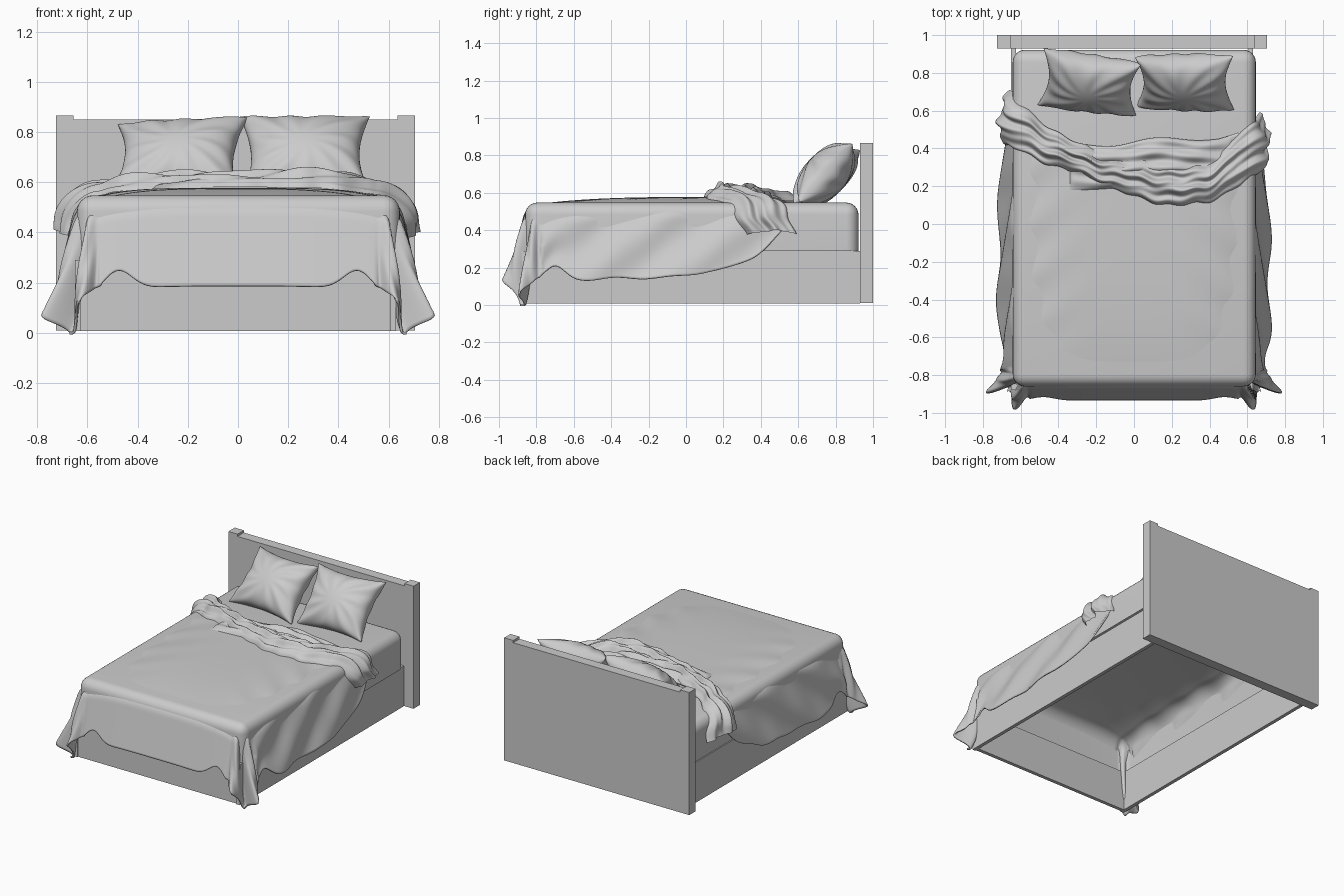
import bpy, bmesh
from math import sin, cos, pi, exp, hypot, atan2, radians
from mathutils import Matrix, Vector

if "Cube" in bpy.data.objects:
    bpy.data.objects.remove(bpy.data.objects["Cube"])

A, B, R, BEND = 0.55, -0.775, 0.10, 1.35   # flat half width, foot edge, edge radius, hang angle


def box(name, x0, x1, y0, y1, z0, z1, bevel=0.0, open_bottom=False):
    bm = bmesh.new()
    bmesh.ops.create_cube(bm, size=1)
    bmesh.ops.scale(bm, vec=(x1 - x0, y1 - y0, z1 - z0), verts=bm.verts)
    bmesh.ops.translate(bm, vec=((x0 + x1) / 2, (y0 + y1) / 2, (z0 + z1) / 2), verts=bm.verts)
    if bevel:
        edges = [e for e in bm.edges if not all(v.co.z < z0 + 0.001 for v in e.verts)]
        bmesh.ops.bevel(bm, geom=edges, offset=bevel, segments=6, profile=0.5, affect='EDGES')
    if open_bottom:
        low = [f for f in bm.faces if all(v.co.z < z0 + 0.001 for v in f.verts)]
        bmesh.ops.delete(bm, geom=low, context='FACES')
    return finish(name, bm, bool(bevel))


def finish(name, bm, smooth):
    me = bpy.data.meshes.new(name)
    bm.to_mesh(me)
    bm.free()
    for p in me.polygons:
        p.use_smooth = smooth
    ob = bpy.data.objects.new(name, me)
    bpy.context.collection.objects.link(ob)
    return ob


def add_grid(bm, fn, nu, nv, flip=False):
    vs = [[bm.verts.new(fn(i / nu, j / nv)) for j in range(nv + 1)] for i in range(nu + 1)]
    for i in range(nu):
        for j in range(nv):
            q = [vs[i][j], vs[i + 1][j], vs[i + 1][j + 1], vs[i][j + 1]]
            bm.faces.new(q[::-1] if flip else q)


def table(pts, x, soft=0.05):
    """Piecewise line through pts, softened by averaging."""
    def at(v):
        if v <= pts[0][0]:
            return pts[0][1]
        for (x0, y0), (x1, y1) in zip(pts, pts[1:]):
            if v <= x1:
                return y0 + (y1 - y0) * (v - x0) / (x1 - x0)
        return pts[-1][1]
    return sum(at(x + soft * k / 3) for k in range(-3, 4)) / 7


def drape(s, y, lift=0.0):
    """Hang a flat cloth point (s, y) over the rounded mattress edges."""
    sg = 1 if s >= 0 else -1
    ex, ey = max(abs(s) - A, 0), max(B - y, 0)
    d, th = hypot(ex, ey), atan2(ey, ex)
    x, yy = min(abs(s), A), max(y, B)
    c = sin(2 * th) if d > 0 else 0
    # hem pulled up beside each corner
    gap = (A - x) + (yy - B)
    d *= 1 - 0.2 * exp(-((gap - 0.07) / 0.08) ** 2) * (1 - c) * min(d / 0.4, 1)
    phi = min(d / R, BEND)
    rest = max(d - R * BEND, 0)
    h = R * sin(phi) + rest * cos(BEND)
    drop = R * (1 - cos(phi)) + rest * sin(BEND)
    # corner ears and soft diagonal folds
    h += c * d * (0.03 - 0.15 * cos(8 * (th - pi / 4)) + 0.05 * sin(17 * th + 12 * d) * min(d / 0.3, 1))
    if ey == 0:
        h += 0.012 * sin(13 * y + 17 * ex + sg) * min(ex / 0.15, 1)
    # crowned top with faint creases running in from the sides
    z = 0.578 - 0.035 * (x / A) ** 4 - 0.035 * max(0, (0.1 - yy) / 0.875) ** 3
    z += 0.005 * sin(22 * yy + 16 * x + sg) * (x / A) ** 3 * (1 if yy > -0.5 else max(0, (yy - B) / 0.275))
    h += lift * sin(phi)
    return Vector((sg * (x + h * cos(th)), yy - h * sin(th), max(z - drop + lift * cos(phi), 0.004)))


# headboard with raised post caps
box("headboard", -0.655, 0.635, 0.93, 1.0, 0.01, 0.85)
for side, x0 in (("left", -0.725), ("right", 0.635)):
    box("headboard_post_" + side, x0, x0 + 0.07, 0.93, 1.0, 0.01, 0.866)

# open bed frame
for side, x0 in (("left", -0.65), ("right", 0.605)):
    box("side_rail_" + side, x0, x0 + 0.025, -0.88, 0.93, 0.008, 0.29)
box("foot_rail", -0.625, 0.605, -0.872, -0.847, 0.008, 0.29)

# mattress shell, open underneath
box("mattress", -0.642, 0.645, -0.86, 0.922, 0.29, 0.548, 0.065, True)

# duvet
SIDE = [(-1.2, .46), (-0.1, .46), (.2, .42), (.4, .33), (.52, .2), (.6, .1)]


def duvet_pt(u, v):
    i = 2 * u - 1
    y = -1.195 + (1.595 + 0.17 * i * i) * v
    return drape(i * (A + table(SIDE, y)), y)


bm = bmesh.new()
add_grid(bm, duvet_pt, 150, 130)
duvet = finish("duvet", bm, True)
sol = duvet.modifiers.new("thickness", 'SOLIDIFY')
sol.thickness, sol.offset = 0.01, -1

# turned-back rumpled top of the duvet: main roll and inner flap
OUTER = [(-.78, .44), (-.6, .38), (-.4, .3), (-.2, .22), (0, .14), (.25, .09), (.4, .12), (.6, .22), (.78, .34)]
INNER = [(-.78, .74), (-.6, .63), (-.4, .48), (-.3, .42), (0, .36), (.3, .30), (.42, .34), (.6, .52), (.78, .60)]


def roll_pt(u, v):
    s = -0.76 + 1.53 * u
    y = table(OUTER, s) * (1 - v) + table(INNER, s) * v
    puff = max(sin(pi * v), 0) ** 0.55
    wr = 0.35 * sin(15 * v + 7 * s) + 0.22 * sin(27 * v - 11 * s + 1) + 0.12 * sin(19 * s + 9 * v)
    y += 0.008 * sin(21 * s + 2) + 0.006 * sin(43 * s)
    return drape(s, y, 0.002 + puff * (0.052 + 0.035 * wr + 0.015 * exp(-((s - .33) / .15) ** 2)))


def flap_pt(u, v):
    s = -0.34 + 0.86 * u
    y = 0.20 + v * (0.235 + 0.012 * sin(14 * s)) + 0.02 * sin(5 * s)
    puff = max(sin(pi * v), 0) ** 0.4 * max(sin(pi * u), 0) ** 0.4
    return drape(s, y, puff * (0.042 + 0.012 * sin(20 * v + 6 * s) + 0.007 * sin(24 * s - 9 * v)))


bm = bmesh.new()
add_grid(bm, roll_pt, 170, 44)
add_grid(bm, flap_pt, 90, 30)
finish("duvet_fold", bm, True)


# pillows: pinched cushions leaning on the headboard
def pillow(name, loc, w, hgt, thick, tilt, yaw, roll, seed):
    def half(sign):
        def pt(u, v):
            a, b = sin(pi * (u - 0.5)), sin(pi * (v - 0.5))
            x = a * w * (1 - 0.17 * (1 - b * b))
            y = b * hgt * (1 - 0.13 * (1 - a * a))
            e = max((1 - a * a) * (1 - b * b), 0)
            z = thick * e ** 0.42
            crease = sin(11 * atan2(b, a) + seed + 3 * hypot(a, b)) * hypot(a, b) ** 2
            z *= 1 + 0.09 * crease
            return Vector((x, y, sign * z + 0.012 * a * b * sin(seed)))
        return pt
    bm = bmesh.new()
    add_grid(bm, half(1), 56, 56)
    add_grid(bm, half(-1), 56, 56, True)
    bmesh.ops.remove_doubles(bm, verts=bm.verts, dist=0.0004)
    m = (Matrix.Translation(loc) @ Matrix.Rotation(radians(yaw), 4, 'Z')
         @ Matrix.Rotation(radians(tilt), 4, 'X') @ Matrix.Rotation(radians(roll), 4, 'Z'))
    bm.transform(m)
    finish(name, bm, True)


pillow("pillow_left", (-0.235, 0.745, 0.695), 0.262, 0.205, 0.115, 46, -9, 2, 1.0)
pillow("pillow_right", (0.268, 0.75, 0.70), 0.26, 0.21, 0.115, 50, -2, 2, 4.0)
